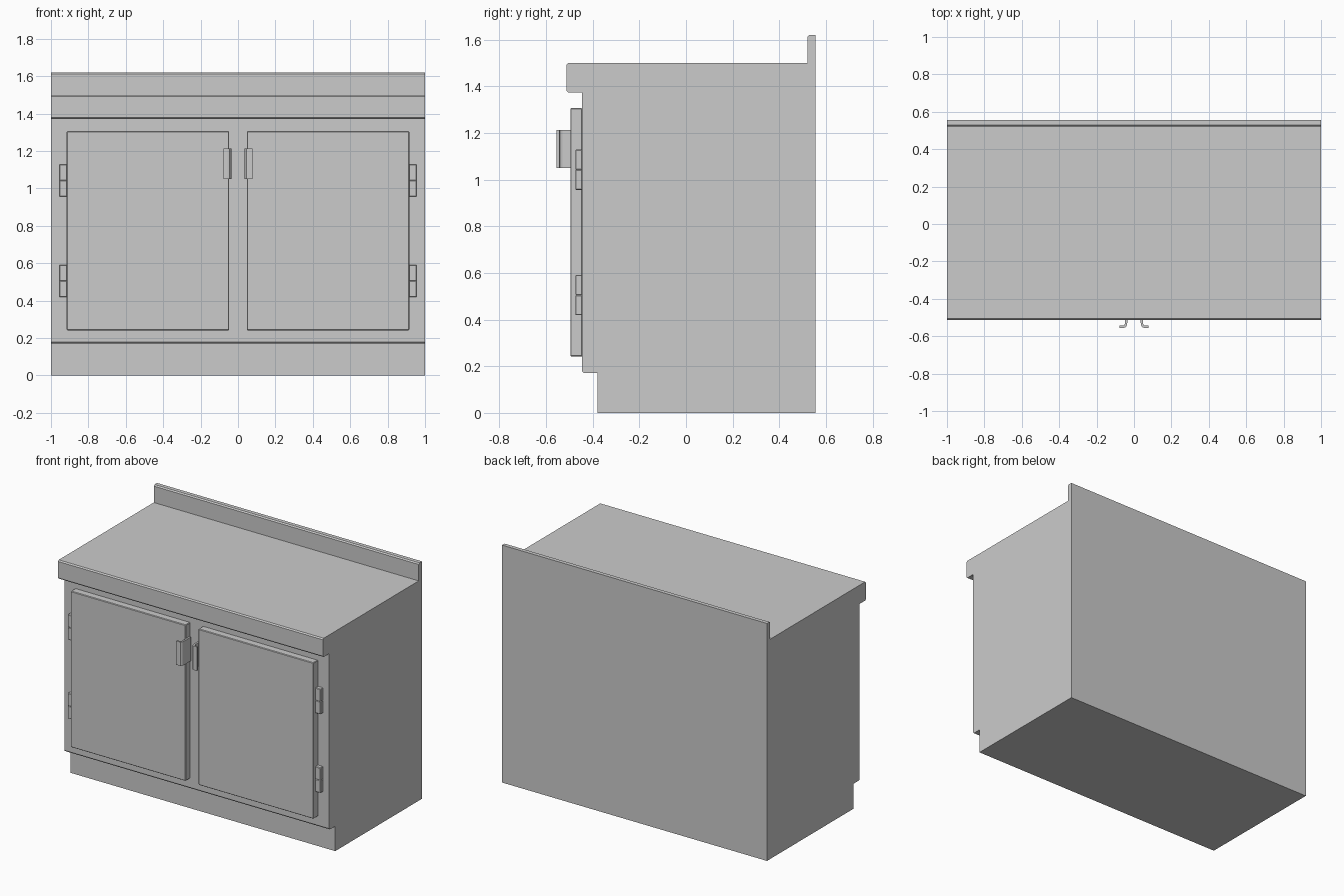
import bpy, bmesh

if "Cube" in bpy.data.objects:
    bpy.data.objects.remove(bpy.data.objects["Cube"])


def add_object(name, bm):
    bmesh.ops.recalc_face_normals(bm, faces=bm.faces[:])
    me = bpy.data.meshes.new(name)
    bm.to_mesh(me)
    bm.free()
    ob = bpy.data.objects.new(name, me)
    bpy.context.collection.objects.link(ob)
    return ob


def extrude_profile(name, points, direction):
    """Fill a closed 3D profile and extrude it along direction."""
    bm = bmesh.new()
    face = bm.faces.new([bm.verts.new(p) for p in points])
    res = bmesh.ops.extrude_face_region(bm, geom=[face], use_keep_orig=True)
    verts = [g for g in res["geom"] if isinstance(g, bmesh.types.BMVert)]
    bmesh.ops.translate(bm, verts=verts, vec=direction)
    return add_object(name, bm)


def box(name, lo, hi, bevel=0.0):
    bm = bmesh.new()
    bmesh.ops.create_cube(bm, size=1)
    for v in bm.verts:
        v.co = [(a + b) / 2 + c * (b - a) for a, b, c in zip(lo, hi, v.co)]
    ob = add_object(name, bm)
    if bevel:
        m = ob.modifiers.new("bevel", "BEVEL")
        m.width = bevel
        m.segments = 1
    return ob


# Cabinet: toe kick, carcass, overhanging countertop and backsplash in one side profile
c = 0.008
side = [(0.555, 0), (-0.38, 0), (-0.38, 0.17),
        (-0.445 + c, 0.17), (-0.445, 0.17 + c),
        (-0.445, 1.372), (-0.512 + c, 1.372), (-0.512, 1.372 + c),
        (-0.512, 1.5 - c), (-0.512 + c, 1.5),
        (0.52, 1.5), (0.52, 1.62 - c), (0.52 + c, 1.62), (0.555, 1.62)]
extrude_profile("cabinet_body", [(-1, y, z) for y, z in side], (2, 0, 0))

for s, label in ((-1, "left"), (1, "right")):
    def span(a, b):
        return sorted((s * a, s * b))

    # Door panel
    x0, x1 = span(0.048, 0.916)
    box(f"{label}_door", (x0, -0.496, 0.241), (x1, -0.444, 1.306), 0.004)

    # Bent strip handle wrapped round the door's inner edge
    pull = [(0.048, -0.455), (0.036, -0.455), (0.036, -0.530), (0.039, -0.545),
            (0.046, -0.553), (0.055, -0.555), (0.078, -0.555), (0.078, -0.543),
            (0.057, -0.543), (0.051, -0.539), (0.048, -0.530)]
    extrude_profile(f"{label}_handle", [(s * x, y, 1.05) for x, y in pull], (0, 0, 0.163))

    # Two hinges, each made of two stacked knuckles
    x0, x1 = span(0.914, 0.955)
    for z, level in ((0.505, "lower"), (1.042, "upper")):
        for a, b, half in ((-0.086, 0, "bottom"), (0, 0.086, "top")):
            box(f"{label}_{level}_hinge_{half}", (x0, -0.474, z + a), (x1, -0.444, z + b), 0.003)
